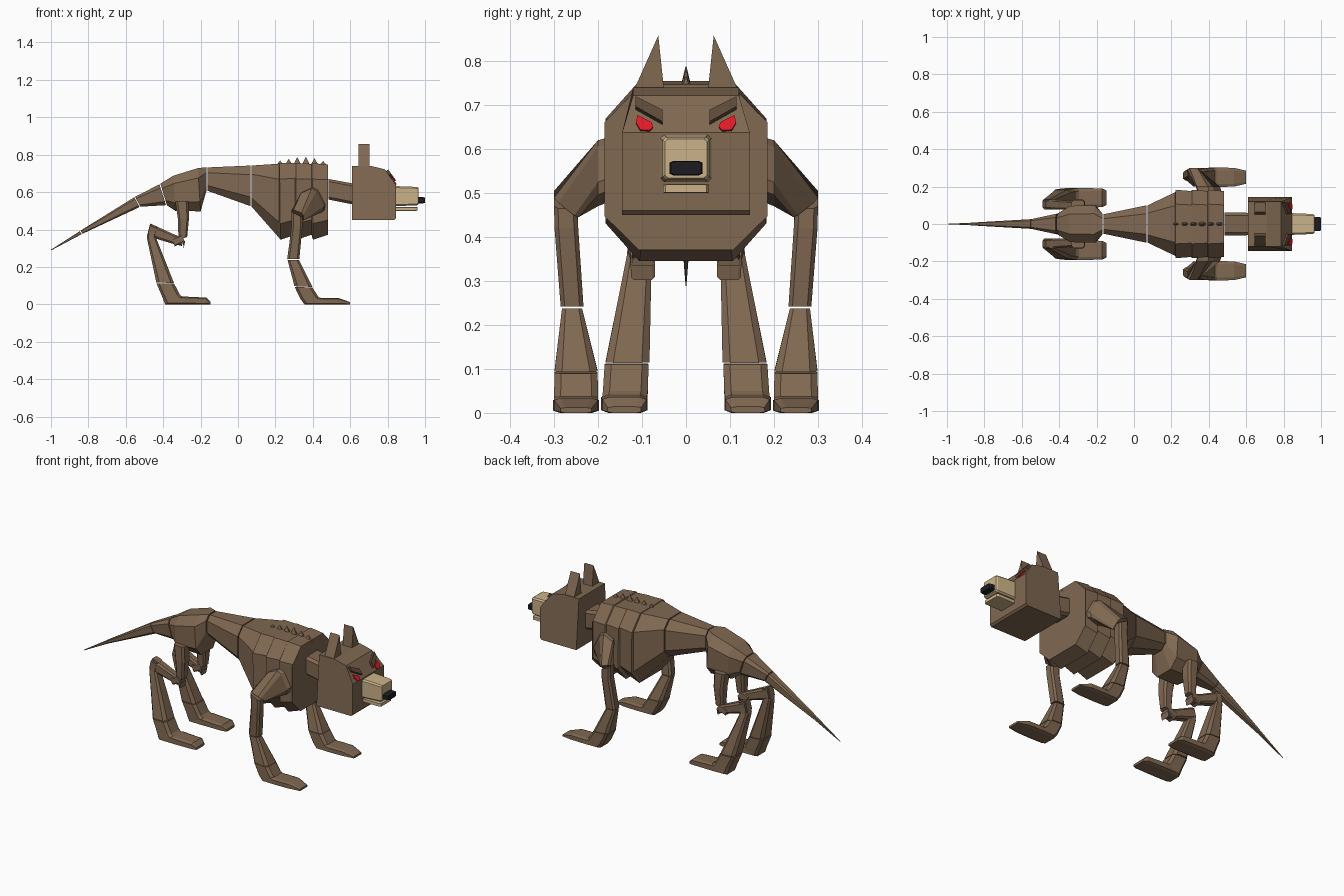
import bpy, bmesh
from mathutils import Vector as V


def material(name, rgb):
    m = bpy.data.materials.new(name)
    m.diffuse_color = (*rgb, 1)
    return m


FUR = material("fur", (0.215, 0.138, 0.083))
DARK = material("dark_fur", (0.11, 0.068, 0.04))
TAN = material("tan", (0.60, 0.45, 0.25))
RED = material("red", (0.75, 0.01, 0.02))
BLACK = material("black", (0.012, 0.012, 0.015))


def skin(name, rings, mat):
    """Closed flat-shaded shell through equal-sized rings of points."""
    bm = bmesh.new()
    vs = [[bm.verts.new(p) for p in r] for r in rings]
    n = len(rings[0])
    for a, b in zip(vs, vs[1:]):
        for i in range(n):
            j = (i + 1) % n
            bm.faces.new((a[i], a[j], b[j], b[i]))
    bm.faces.new(vs[0])
    bm.faces.new(vs[-1])
    bmesh.ops.recalc_face_normals(bm, faces=bm.faces)
    me = bpy.data.meshes.new(name)
    bm.to_mesh(me)
    bm.free()
    me.materials.append(mat)
    ob = bpy.data.objects.new(name, me)
    bpy.context.collection.objects.link(ob)
    return ob


def octagon(c, a, b, k):
    """Chamfered rectangle around c with half-axes a and b."""
    q = 1 - k
    uv = [(1, q), (q, 1), (-q, 1), (-1, q), (-1, -q), (-q, -1), (q, -1), (1, -q)]
    return [V(c) + V(a) * u + V(b) * v for u, v in uv]


def limb(name, secs, s=1, k=0.35, mat=FUR):
    """Sections: two side-view edge points (x, z, x, z), y centre, y half-width."""
    rings = []
    for x1, z1, x2, z2, y, w in secs:
        rings.append(octagon(((x1 + x2) / 2, s * y, (z1 + z2) / 2),
                             ((x1 - x2) / 2, 0, (z1 - z2) / 2), (0, w, 0), k))
    return skin(name, rings, mat)


def box(name, x0, x1, y, z0, z1, mat, bevel, taper=1):
    zc, h = (z0 + z1) / 2, (z1 - z0) / 2
    return skin(name, [octagon((x, 0, zc), (0, 0, h * t), (0, y * t, 0), bevel)
                       for x, t in ((x0, 1), (x1 - 0.01, taper), (x1, taper * 0.9))], mat)


# Tail in three pieces
limb("tail_base", [(-.42, .642, -.385, .53, 0, .055), (-.55, .575, -.522, .522, 0, .027)])
limb("tail_middle", [(-.554, .573, -.526, .52, 0, .026), (-.842, .394, -.832, .377, 0, .009)])
limb("tail_tip", [(-.846, .391, -.836, .375, 0, .008), (-1, .292, -.998, .289, 0, .001)])

# Pelvis and waist
limb("pelvis", [(-.415, .645, -.38, .53, 0, .057), (-.345, .688, -.335, .50, 0, .097),
                (-.215, .728, -.20, .497, 0, .1), (-.169, .733, -.169, .607, 0, .055)], k=.45)
limb("waist", [(-.163, .732, -.163, .607, 0, .052), (.067, .742, .067, .525, 0, .1)], k=.45)

# Chest with stepped ribs
chest = [(.073, .742, .073, .522, 0, .1), (.22, .752, .22, .355, 0, .17)]
for i in range(3):
    x = .222 + .087 * i
    chest += [(x, .755, x + .005, .345, 0, .183), (x + .084, .755 - .004 * i, x + .084, .372, 0, .176)]
chest.append((.48, .738, .48, .37, 0, .185))
limb("chest", chest, k=.42)

# Row of spikes along the back
for i, peak in enumerate((.768, .777, .785, .788, .78, .766)):
    x = .225 + .046 * i
    skin("back_spike", [octagon((x, 0, .735), (.026, 0, 0), (0, .014, 0), .4),
                        octagon((x, 0, peak), (.001, 0, 0), (0, .001, 0), .4)], FUR)

# Neck
limb("neck", [(.484, .67, .484, .56, 0, .062), (.61, .647, .61, .535, 0, .06)], k=.25)

# Head: side profile lofted across, upper edge pulled inwards
profile = [(.61, .45), (.835, .45), (.845, .46), (.845, .638), (.785, .722), (.71, .74), (.61, .74)]


def head_side(s):
    return [(x, s * (.145 if z < .7 else .12), z) for x, z in profile]


def head_cheek(s):
    return [(x, s * (.145 if z < .7 else .12) * .99, z) for x, z in profile]


skin("head", [head_side(-1), head_cheek(-1), head_cheek(1), head_side(1)], FUR)

# Muzzle, jaw and nose
box("muzzle", .845, .966, .058, .525, .632, TAN, .15, .92)
box("jaw", .845, .96, .052, .50, .52, TAN, .1)
box("nose", .95, 1.0, .038, .54, .573, BLACK, .25)


def on_brow(y, z, out):
    """Point on the sloping forehead, pushed outwards."""
    return V((.845 - (z - .638) * .714 + out, y, z + out * .6))


for s in (1, -1):
    # Ears
    ear = [(.118, .735), (.063, .858), (.05, .735)]
    skin("ear", [[(x, s * y, z) for y, z in ear] for x in (.643, .703)], FUR)

    # Eyes and brows
    eye = [(.075, .648), (.082, .64), (.104, .641), (.114, .658), (.11, .674), (.078, .658)]
    skin("eye", [[on_brow(s * y, z, o) for y, z in eye] for o in (-.01, .005)], RED)
    brow = [(.053, .655), (.053, .682), (.115, .713), (.115, .69)]
    skin("brow", [[on_brow(s * y, z, o) for y, z in brow] for o in (-.01, .012)], DARK)

    # Front leg
    skin("shoulder", [octagon((.405, s * .17, .555), (.045, 0, .02), (-.03, 0, .06), .35),
                      octagon((.395, s * .20, .545), (.045, 0, .02), (-.03, 0, .062), .35),
                      octagon((.318, s * .272, .475), (.032, 0, -.012), (0, s * .028, .022), .35)], FUR)
    limb("front_upper_leg", [(.285, .495, .345, .465, .274, .026), (.287, .42, .345, .42, .272, .027),
                             (.263, .242, .328, .242, .259, .026)], s)
    limb("front_lower_leg", [(.265, .237, .326, .237, .259, .023), (.302, .097, .398, .093, .25, .049)], s)
    limb("front_paw", [(.303, .093, .398, .09, .25, .049), (.333, .03, .432, .037, .25, .05),
                       (.355, 0, .45, .033, .25, .05), (.45, 0, .455, .034, .25, .052),
                       (.535, 0, .535, .034, .25, .05), (.6, 0, .6, .012, .25, .035)], s, .3)

    # Hind leg
    limb("thigh", [(-.335, .55, -.265, .55, .092, .036), (-.322, .46, -.262, .46, .097, .033),
                   (-.318, .345, -.272, .36, .098, .024)], s)
    limb("knee", [(-.353, .35, -.338, .31, .098, .026), (-.305, .37, -.283, .335, .098, .028),
                  (-.30, .355, -.29, .302, .098, .027)], s, .25)
    limb("shin", [(-.29, .355, -.30, .312, .098, .024), (-.34, .373, -.352, .325, .1, .023),
                  (-.468, .432, -.485, .365, .106, .028)], s)
    limb("hind_lower_leg", [(-.47, .43, -.43, .415, .106, .024), (-.488, .36, -.44, .36, .106, .028),
                            (-.437, .117, -.342, .114, .133, .05)], s)
    limb("hind_paw", [(-.436, .112, -.341, .11, .135, .05), (-.405, .04, -.31, .05, .138, .051),
                      (-.39, 0, -.295, .04, .14, .051), (-.30, 0, -.295, .042, .14, .053),
                      (-.17, 0, -.17, .036, .14, .05), (-.146, 0, -.146, .014, .14, .038)], s, .3)
